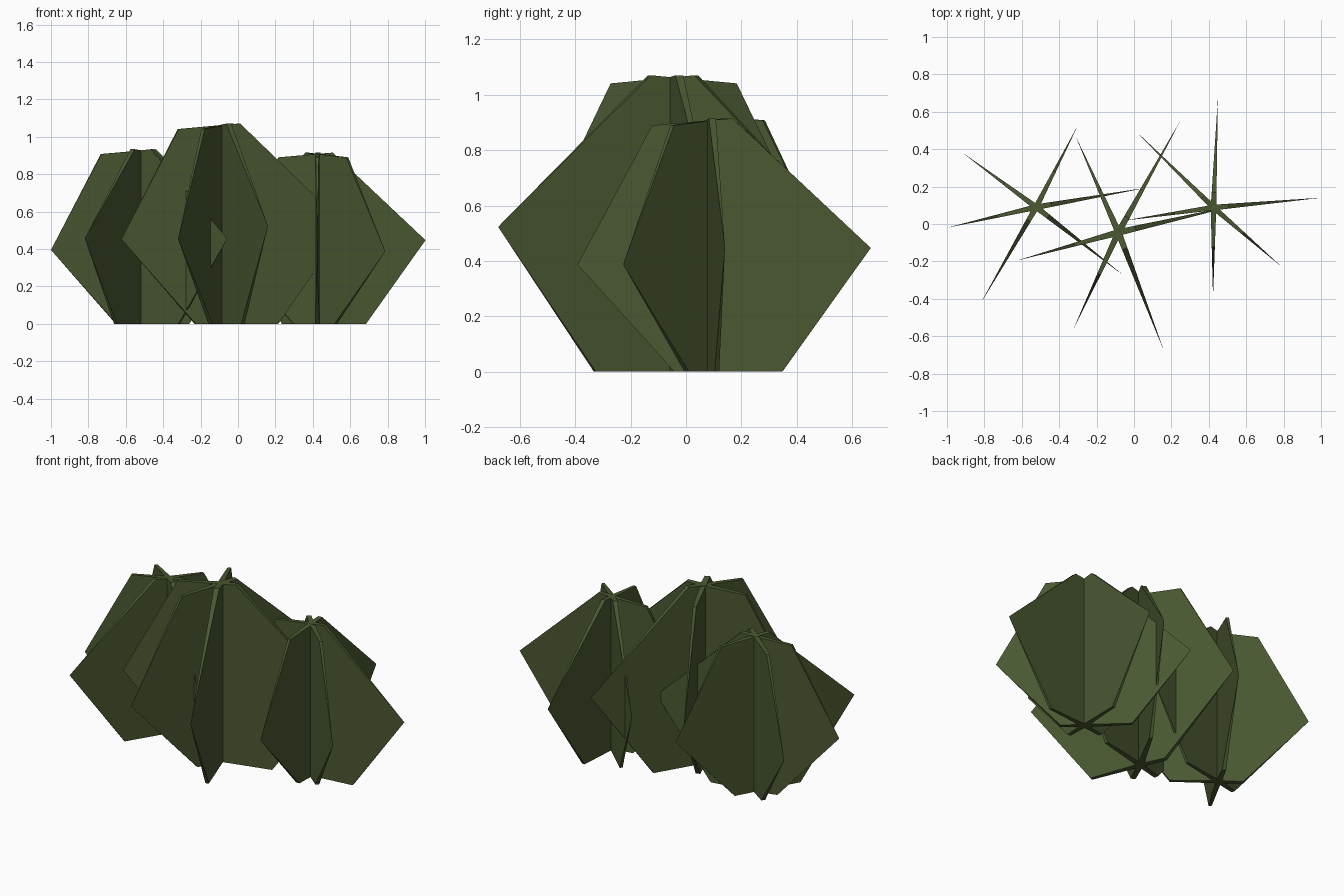
import bpy, bmesh, math
from mathutils import Vector

cube = bpy.data.objects.get("Cube")
if cube:
    bpy.data.objects.remove(cube, do_unlink=True)

# Single leaf colour
green = bpy.data.materials.new("dark olive green")
green.use_nodes = True
colour = (0.068, 0.098, 0.031, 1)
green.diffuse_color = colour
bsdf = green.node_tree.nodes["Principled BSDF"]
bsdf.inputs["Base Color"].default_value = colour
bsdf.inputs["Roughness"].default_value = 0.9

# Blade halves as (distance from stem, height): foot, tip, shoulder
LONG = [(0.26, 0), (0.58, 0.447), (0.08, 0.915)]
SHORT = [(0.13, 0), (0.48, 0.387), (0.21, 0.89)]
TOP = 0.908
HALF_THICK = 0.015


def add_blade(bm, centre, scale, long_angle, short_angle):
    """Thin wedge-sided blade, thickest at the stem, with a slight bend."""
    mid = math.radians((long_angle + short_angle) / 2 + 90)
    stem_side = Vector((math.cos(mid), math.sin(mid), 0))
    base = Vector((centre[0], centre[1], 0))
    stem = {s: [bm.verts.new(base + scale * (stem_side * s * HALF_THICK + Vector((0, 0, z))))
                for z in (0, TOP)] for s in (1, -1)}
    for outline, angle, flip in ((LONG, long_angle, 1), (SHORT, short_angle + 180, -1)):
        a = math.radians(angle)
        out = Vector((math.cos(a), math.sin(a), 0))
        length = outline[1][0]
        rims = {}
        for s in (1, -1):
            rims[s] = []
            for i, (u, z) in enumerate(outline):
                if i == 1 and s == -1:
                    rims[s].append(rims[1][1])      # both sides meet at the tip
                    continue
                side = stem_side * s * HALF_THICK * (1 - u / length)
                rims[s].append(bm.verts.new(base + scale * (out * u + side + Vector((0, 0, z)))))
        front = [stem[1][0], *rims[1], stem[1][1]]
        back = [stem[-1][0], *rims[-1], stem[-1][1]]
        bm.faces.new(front)
        bm.faces.new(back[::-1])
        # Narrow edge faces joining the two sides
        for i in range(4):
            ring = [front[i], back[i], back[i + 1], front[i + 1]]
            bm.faces.new(list(dict.fromkeys(ring)))


def add_bush(name, centre, scale, blades):
    bm = bmesh.new()
    for long_angle, short_angle in blades:
        add_blade(bm, centre, scale, long_angle, short_angle)
    bmesh.ops.recalc_face_normals(bm, faces=bm.faces)
    mesh = bpy.data.meshes.new(name)
    bm.to_mesh(mesh)
    bm.free()
    mesh.materials.append(green)
    bpy.context.collection.objects.link(bpy.data.objects.new(name, mesh))


# Three clumps of crossed blades
add_bush("right_bush", (-0.523, 0.09), 1.02, [(10, 13), (-38, -36.5), (240, 243)])
add_bush("middle_bush", (-0.083, -0.045), 1.17, [(13, 15.5), (-69, -66), (61, 65)])
add_bush("left_bush", (0.425, 0.088), 1.0, [(5.2, 8.3), (135.5, 139), (87.7, 89.7)])
